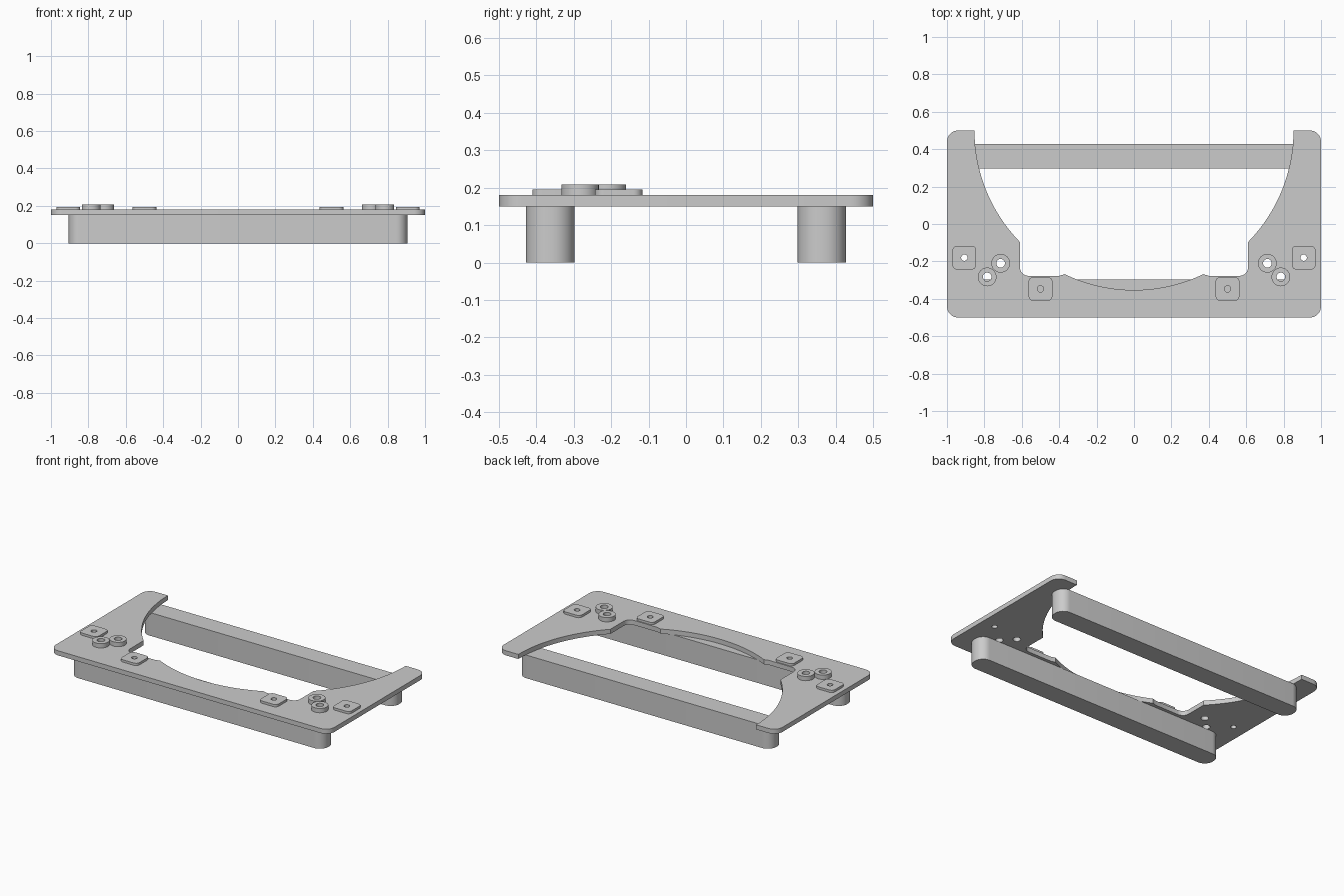
import bpy, bmesh, math

cube = bpy.data.objects.get("Cube")
if cube:
    bpy.data.objects.remove(cube, do_unlink=True)

grey = bpy.data.materials.new("plain_grey")
grey.use_nodes = True
COLOUR = (0.6, 0.6, 0.6, 1)
grey.diffuse_color = COLOUR
grey.node_tree.nodes["Principled BSDF"].inputs["Base Color"].default_value = COLOUR


def arc(cx, cy, r, a0, a1, n=8):
    """Points along an arc, angles in degrees."""
    angles = [math.radians(a0 + (a1 - a0) * i / n) for i in range(n + 1)]
    return [(cx + r * math.cos(a), cy + r * math.sin(a)) for a in angles]


def circle(cx, cy, r, n=32):
    return arc(cx, cy, r, 0, 360, n)[:-1]


def rounded_rect(cx, cy, w, d, r):
    pts = []
    for sx, sy, a in ((1, 1, 0), (-1, 1, 90), (-1, -1, 180), (1, -1, 270)):
        pts += arc(cx + sx * (w / 2 - r), cy + sy * (d / 2 - r), r, a, a + 90)
    return pts


def slab(name, loops, z0, z1):
    """Extrude an outline, with optional hole loops, between two heights."""
    curve = bpy.data.curves.new(name, "CURVE")
    curve.dimensions = "2D"
    curve.fill_mode = "BOTH"
    curve.extrude = (z1 - z0) / 2
    for loop in loops:
        spline = curve.splines.new("POLY")
        spline.points.add(len(loop) - 1)
        for point, (x, y) in zip(spline.points, loop):
            point.co = (x, y, 0, 1)
        spline.use_cyclic_u = True
    helper = bpy.data.objects.new(name + "_outline", curve)
    bpy.context.collection.objects.link(helper)
    bpy.context.view_layer.update()
    graph = bpy.context.evaluated_depsgraph_get()
    mesh = bpy.data.meshes.new_from_object(helper.evaluated_get(graph))
    bpy.data.objects.remove(helper, do_unlink=True)
    bpy.data.curves.remove(curve)
    bm = bmesh.new()
    bm.from_mesh(mesh)
    bmesh.ops.remove_doubles(bm, verts=bm.verts, dist=0.0001)
    bmesh.ops.translate(bm, verts=bm.verts, vec=(0, 0, (z0 + z1) / 2))
    bmesh.ops.recalc_face_normals(bm, faces=bm.faces)
    bm.to_mesh(mesh)
    bm.free()
    mesh.materials.clear()
    mesh.materials.append(grey)
    obj = bpy.data.objects.new(name, mesh)
    bpy.context.collection.objects.link(obj)
    parts.append(obj)


parts = []
BASE, TOP = 0.15, 0.18

# Support bars
for name, y in (("front_bar", -0.363), ("back_bar", 0.363)):
    slab(name, [rounded_rect(0, y, 1.81, 0.13, 0.06)], 0, BASE)

# Fixing positions on the left half: x, y, hole radius
pads = {"outer": (0.907, -0.18, 0.017), "inner": (0.5, -0.347, 0.017)}
bosses = {"upper": (0.713, -0.21, 0.023), "lower": (0.785, -0.283, 0.023)}

# Plate outline: big circular cutout widened by square notches
R, CY = 0.853, 0.5
notch_x, notch_y = 0.61, -0.277
a_tip = -math.degrees(math.acos(0.37 / R))
a_notch = -math.degrees(math.acos(notch_x / R))
half = arc(0, CY, R, -90, a_tip, 14)
half += [(0.40, notch_y)]
half += arc(notch_x - 0.045, notch_y + 0.045, 0.045, -90, 0)
half += arc(0, CY, R, a_notch, 0, 16)
half += arc(0.94, 0.44, 0.06, 90, 0)
half += arc(0.94, -0.44, 0.06, 0, -90)
outline = half + [(-x, y) for x, y in reversed(half[1:])]
holes = [circle(s * x, y, r) for s in (1, -1)
         for x, y, r in (*pads.values(), *bosses.values())]
slab("plate", [outline] + holes, BASE, TOP)

# Square pads and round bosses on both sides
for side, s in (("left", 1), ("right", -1)):
    for key, (x, y, r) in pads.items():
        slab(f"{side}_{key}_pad",
             [rounded_rect(s * x, y, 0.127, 0.127, 0.025), circle(s * x, y, r)],
             TOP, 0.195)
    for key, (x, y, r) in bosses.items():
        slab(f"{side}_{key}_boss",
             [circle(s * x, y, 0.05), circle(s * x, y, r)], TOP, 0.208)

# Smooth the rounded walls, keep edges sharp
bpy.ops.object.select_all(action="DESELECT")
for obj in parts:
    obj.select_set(True)
bpy.context.view_layer.objects.active = parts[0]
bpy.ops.object.shade_smooth_by_angle(angle=math.radians(30))
